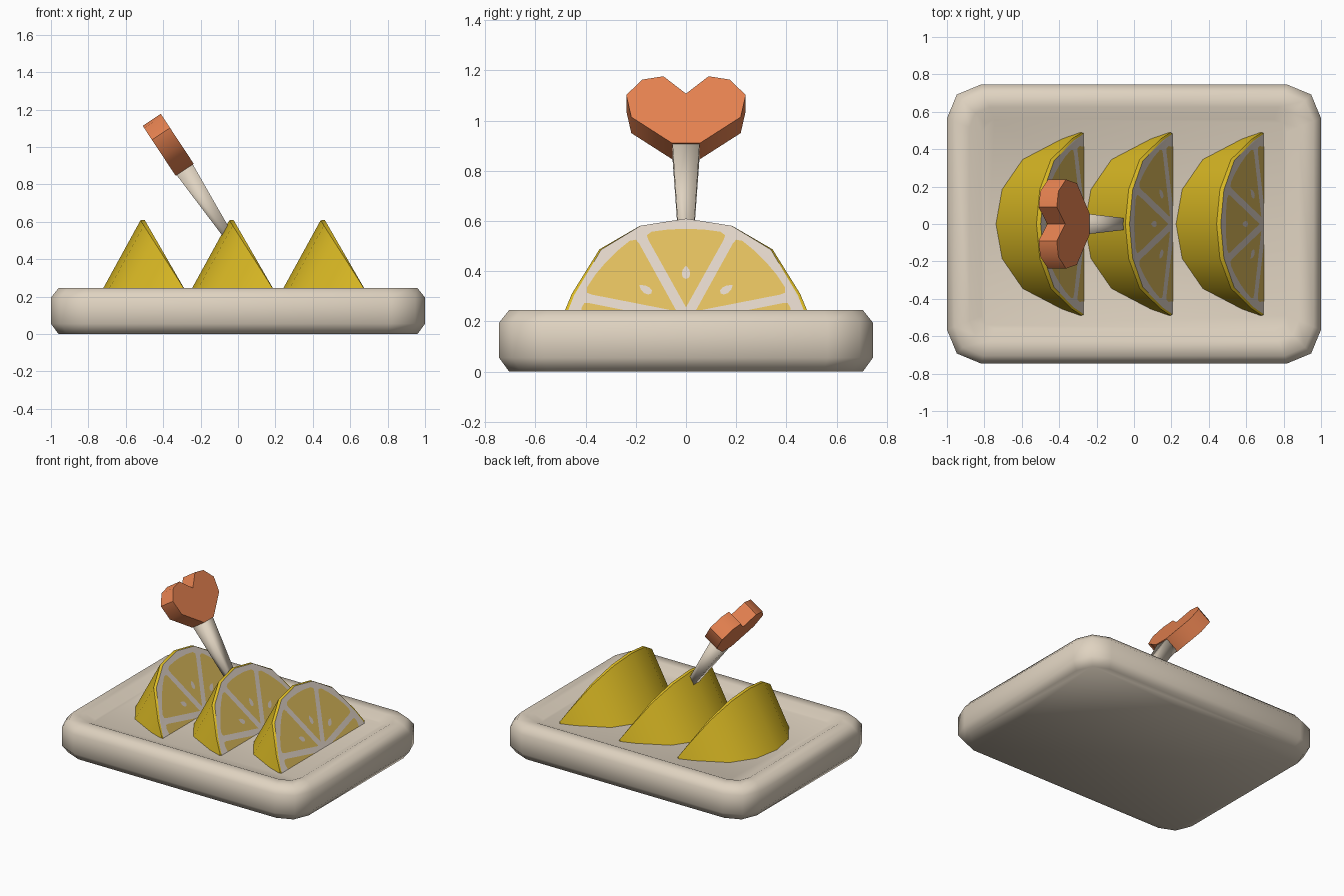
import bpy, bmesh, math
from mathutils import Vector

if "Cube" in bpy.data.objects:
    bpy.data.objects.remove(bpy.data.objects["Cube"])


def material(name, rgb):
    m = bpy.data.materials.new(name)
    m.diffuse_color = (*rgb, 1)
    m.use_nodes = True
    m.node_tree.nodes["Principled BSDF"].inputs["Base Color"].default_value = m.diffuse_color
    return m


CERAMIC = material("cream_ceramic", (0.74, 0.65, 0.53))
RIND = material("yellow_rind", (0.72, 0.50, 0.018))
PITH = material("pale_pith", (0.74, 0.65, 0.57))
PULP = material("soft_yellow_pulp", (0.74, 0.51, 0.11))
ORANGE = material("orange_heart", (0.78, 0.22, 0.08))


def finish(bm, name, mats, angle=None, recalc=True):
    if recalc:
        bmesh.ops.recalc_face_normals(bm, faces=bm.faces)
    me = bpy.data.meshes.new(name)
    bm.to_mesh(me)
    bm.free()
    ob = bpy.data.objects.new(name, me)
    bpy.context.collection.objects.link(ob)
    for m in mats:
        me.materials.append(m)
    if angle:
        bpy.ops.object.select_all(action='DESELECT')
        ob.select_set(True)
        bpy.context.view_layer.objects.active = ob
        bpy.ops.object.shade_smooth_by_angle(angle=math.radians(angle))
    return ob


def loft(rings):
    """Closed solid through equal-length closed rings."""
    bm = bmesh.new()
    vs = [[bm.verts.new(p) for p in r] for r in rings]
    n = len(rings[0])
    for a, b in zip(vs, vs[1:]):
        for i in range(n):
            j = (i + 1) % n
            bm.faces.new((a[i], a[j], b[j], b[i]))
    bm.faces.new(vs[0])
    bm.faces.new(vs[-1])
    return bm


# Tray: rounded rectangle rings from the underside over the rim to the floor
def tray_ring(inset, z):
    r = max(0.18 - inset * 0.6, 0.06)
    cx, cy = 1 - inset - r, 0.745 - inset - r
    pts = []
    for k, (sx, sy) in enumerate([(1, 1), (-1, 1), (-1, -1), (1, -1)]):
        for s in range(3):
            a = math.radians(90 * k + 45 * s)
            pts.append((sx * cx + r * math.cos(a), sy * cy + r * math.sin(a), z))
    return pts


tray = [(0.04, 0), (0, 0.055), (0, 0.195), (0.04, 0.245), (0.12, 0.245), (0.185, 0.212)]
finish(loft([tray_ring(*t) for t in tray]), "tray", [CERAMIC], 60)

# Lemon wedges: 60 degree slice turned about a y axis at the lower edge
BASE_Z = 0.213
half = [(0.49, 0.015), (0.455, 0.115), (0.345, 0.325), (0.185, 0.435)]
PROFILE = half + [(0, 0.468)] + [(-y, r) for y, r in reversed(half)]
CUT = math.radians(120)
RADIAL = Vector((math.cos(CUT), 0, math.sin(CUT)))
NORMAL = Vector((math.sin(CUT), 0, -math.cos(CUT)))


def wedge(x, name):
    o = Vector((x, 0, BASE_Z))

    def at(y, r, deg):
        a = math.radians(deg)
        return o + Vector((r * math.cos(a), y, r * math.sin(a)))

    bm = bmesh.new()
    low = [bm.verts.new(at(y, r, 180)) for y, r in PROFILE]
    high = [bm.verts.new(at(y, r, 122.5)) for y, r in PROFILE]
    lip = [bm.verts.new(at(y * 0.98, max(r - 0.01, 0.003), 120)) for y, r in PROFILE]
    for a, b in ((low, high), (high, lip)):
        for i in range(len(a) - 1):
            bm.faces.new((a[i], a[i + 1], b[i + 1], b[i]))
    ends = [bm.verts.new(o + Vector((0, s * 0.485, 0))) for s in (1, -1)]
    for ring in (low, lip):
        f = bm.faces.new(ring + [ends[1], ends[0]])
        f.material_index = 1
    for k, e in ((0, ends[0]), (-1, ends[1])):
        bm.faces.new((low[k], high[k], lip[k], e))
    finish(bm, name, [RIND, PITH], 35)

    # Pulp segments and seeds as thin plates on the cut face
    bm = bmesh.new()
    side = [(0.151, 0.36), (0.156, 0.38), (0.137, 0.396), (0.07, 0.406)]
    seg = [(0, 0.048)] + side + [(0, 0.409)] + [(-s, r) for s, r in reversed(side)]
    seed = [(0, 0.238), (0.013, 0.22), (0.017, 0.2), (0.012, 0.183), (0, 0.177),
            (-0.012, 0.183), (-0.017, 0.2), (-0.013, 0.22)]

    def plate(shape, ang, lift, mat):
        c, s = math.cos(ang), math.sin(ang)
        f = bm.faces.new([bm.verts.new(o + Vector((0, u * c + r * s, 0))
                                       + RADIAL * (r * c - u * s) + NORMAL * lift)
                          for u, r in shape])
        f.material_index = mat
        f.normal_update()
        if f.normal.dot(NORMAL) < 0:
            f.normal_flip()

    for k in range(-2, 3):
        ang = k * math.tau / 7
        plate(seg, ang, 0.003, 0)
        if abs(k) < 2:
            plate(seed, ang, 0.006, 1)
    bmesh.ops.bisect_plane(bm, geom=bm.verts[:] + bm.edges[:] + bm.faces[:],
                           plane_co=o + Vector((0, 0, 0.002)), plane_no=(0, 0, 1),
                           clear_inner=True)
    finish(bm, name + "_pulp", [PULP, PITH], recalc=False)


for x, name in ((-0.27, "left_wedge"), (0.205, "middle_wedge"), (0.693, "right_wedge")):
    wedge(x, name)

# Tilted pick: local frame along the stick (AX) and across its thickness (TH)
P = Vector((-0.285, 0, 0.878))
AX = Vector((-0.551, 0, 0.834))
TH = Vector((0.834, 0, 0.551))


def pick_point(y, h, t):
    return P + AX * h + TH * t + Vector((0, y, 0))


def square(w, t, h):
    return [pick_point(a * w, h, b * t) for a, b in ((1, 1), (-1, 1), (-1, -1), (1, -1))]


finish(loft([square(0.025, 0.02, -0.5), square(0.054, 0.052, 0.003)]), "pick_stick", [CERAMIC], 95)

# Heart-shaped handle
lobe = [(0.055, 0), (0.218, 0.125), (0.238, 0.23), (0.175, 0.304), (0.09, 0.32)]
outline = lobe + [(0, 0.237)] + [(-y, h) for y, h in reversed(lobe)]
finish(loft([[pick_point(y, h, t) for y, h in outline] for t in (-0.058, 0.058)]),
       "heart_handle", [ORANGE], 50)
